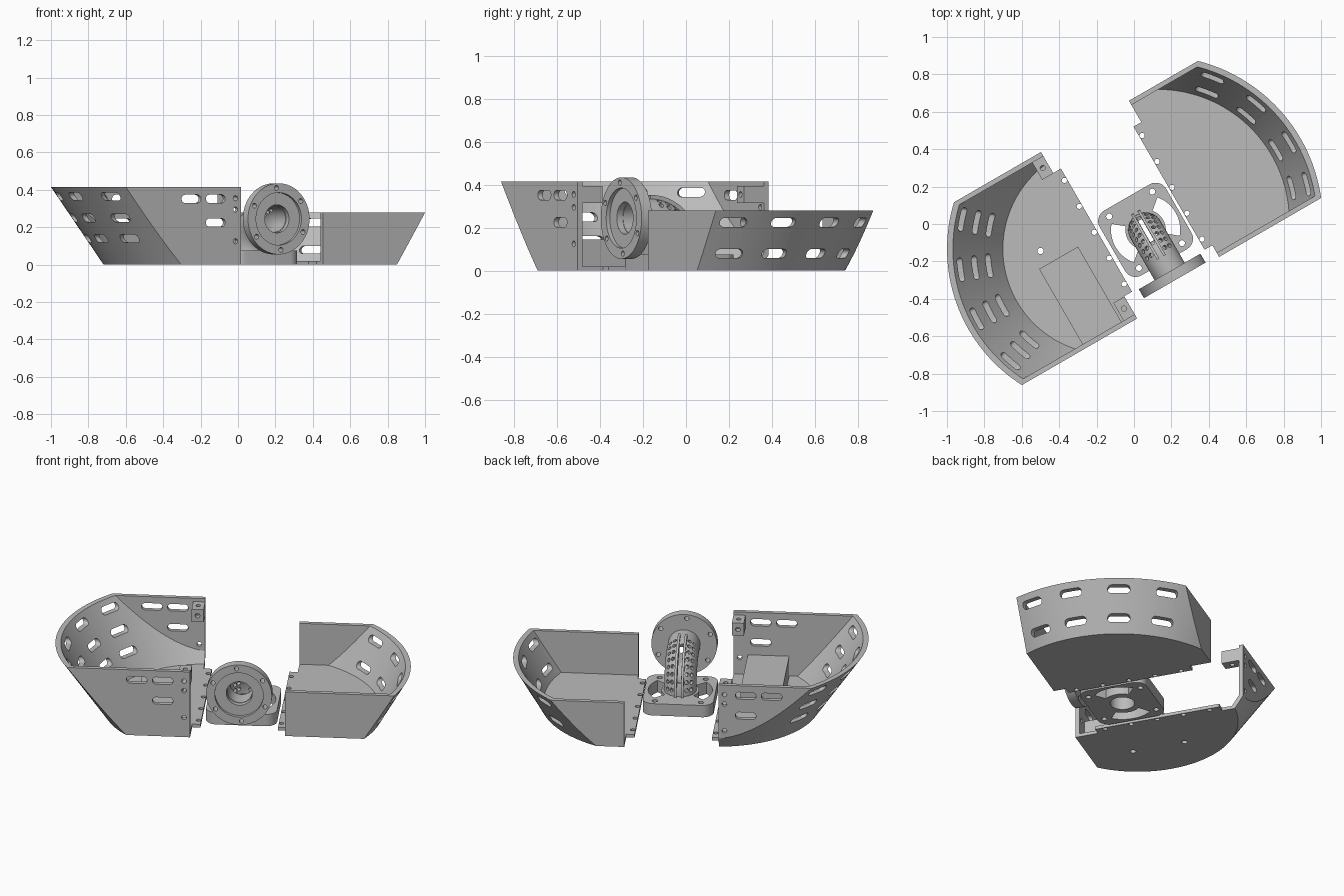
import bpy, bmesh
from math import radians, sin, cos, pi, hypot
from mathutils import Matrix, Vector

if "Cube" in bpy.data.objects:
    bpy.data.objects.remove(bpy.data.objects["Cube"])

grey = bpy.data.materials.new("plain_grey")
grey.use_nodes = True
grey.diffuse_color = (0.5, 0.5, 0.5, 1)
grey.node_tree.nodes["Principled BSDF"].inputs["Base Color"].default_value = (0.5, 0.5, 0.5, 1)

TURN = Matrix.Rotation(radians(30), 4, 'Z')   # the whole assembly is turned
parts = []


def loft(bm, rings, loop=False):
    """Skin a list of rings; either capped or joined end to end."""
    vs = [[bm.verts.new(p) for p in ring] for ring in rings]
    n = len(vs[0])
    pairs = list(zip(vs, vs[1:])) + ([(vs[-1], vs[0])] if loop else [])
    for a, b in pairs:
        for i in range(n):
            bm.faces.new((a[i], a[(i + 1) % n], b[(i + 1) % n], b[i]))
    if not loop:
        bm.faces.new(vs[0][::-1])
        bm.faces.new(vs[-1])


def circle(r, n=32):
    return [(r * cos(2 * pi * i / n), r * sin(2 * pi * i / n)) for i in range(n)]


def rounded(hw, hh, r, n=8):
    pts = []
    for q, (sx, sy) in enumerate(((1, 1), (-1, 1), (-1, -1), (1, -1))):
        for i in range(n + 1):
            a = pi / 2 * (q + i / n)
            pts.append((sx * (hw - r) + r * cos(a), sy * (hh - r) + r * sin(a)))
    clean = []
    for p in pts:
        if not clean or hypot(p[0] - clean[-1][0], p[1] - clean[-1][1]) > 1e-5:
            clean.append(p)
    if hypot(clean[0][0] - clean[-1][0], clean[0][1] - clean[-1][1]) < 1e-5:
        clean.pop()
    return clean


def prism(bm, outline, lo, hi, centre=(0, 0, 0), x=(1, 0, 0), y=(0, 1, 0)):
    x, y, c = Vector(x), Vector(y), Vector(centre)
    n = x.cross(y)
    loft(bm, [[c + x * p + y * q + n * h for p, q in outline] for h in (lo, hi)])


def box(bm, u0, u1, v0, v1, z0, z1):
    prism(bm, [(u0, v0), (u1, v0), (u1, v1), (u0, v1)], z0, z1)


def cone(bm, c, r0, r1, z0, z1):
    loft(bm, [[(c[0] + p, c[1] + q, z) for p, q in circle(r, 144)] for r, z in ((r0, z0), (r1, z1))])


def make(name, build):
    bm = bmesh.new()
    build(bm)
    bmesh.ops.recalc_face_normals(bm, faces=bm.faces)
    me = bpy.data.meshes.new(name)
    bm.to_mesh(me)
    bm.free()
    me.materials.append(grey)
    ob = bpy.data.objects.new(name, me)
    bpy.context.collection.objects.link(ob)
    return ob


def boolean(ob, build, operation='DIFFERENCE'):
    cutter = build if isinstance(build, bpy.types.Object) else make("cutter", build)
    cutter.hide_render = True
    mod = ob.modifiers.new("cut", 'BOOLEAN')
    mod.operation, mod.solver, mod.object = operation, 'EXACT', cutter
    bpy.context.view_layer.objects.active = ob
    bpy.ops.object.modifier_apply(modifier=mod.name)
    bpy.data.objects.remove(cutter)
    return ob


def shell(name, side, c, r0, r1, height, edge, v0, v1, slot_angles, slot_rows):
    """Conical tray sector: flat floor, two straight walls, one sloped slotted wall."""
    t, floor = 0.026, 0.02
    slope = (r1 - r0) / height
    span = lambda a, b: (min(a, b), max(a, b))
    body = make(name, lambda bm: cone(bm, c, r0, r1, 0, height))
    boolean(body, lambda bm: box(bm, *span(edge, side * 2), v0, v1, -1, 1), 'INTERSECT')
    top = height + 0.1
    hollow = make("hollow", lambda bm: cone(
        bm, c, r0 + slope * floor - t * 1.2, r0 + slope * top - t * 1.2, floor, top))
    boolean(hollow, lambda bm: box(bm, *span(edge - side * 0.1, side * 2),
                                   v0 + t, v1 - t, -1, 1), 'INTERSECT')
    boolean(body, hollow)

    def slots(bm):
        for deg in slot_angles:
            a = radians(deg - 30)
            for z in slot_rows:
                r = r0 + slope * z
                prism(bm, rounded(0.065, 0.021, 0.021), -0.1, 0.1,
                      (c[0] + r * cos(a), c[1] + r * sin(a), z), (-sin(a), cos(a), 0), (0, 0, 1))
    boolean(body, slots)
    parts.append(body)

    # floor lip with a row of bolt holes
    lip = make(name + "_lip", lambda bm: box(bm, *span(edge, edge - side * 0.048), -0.308, 0.452, 0, floor))

    def lip_holes(bm):
        for i in range(5):
            prism(bm, circle(0.014, 16), -0.1, 0.1, (edge - side * 0.032, 0.388 - 0.16 * i, 0))
    parts.append(boolean(lip, lip_holes))
    return body


# Large and small trays
V0, V1 = -0.446, 0.582
large = shell("large_tray", -1, (-0.187, -0.0465), 0.58, 0.861, 0.415, -0.238, V0, V1,
              (168.5, 188, 208, 229), (0.365, 0.25, 0.14))
shell("small_tray", 1, (0.116, -0.05), 0.725, 0.884, 0.28, 0.306, -0.38, 0.584,
      (69, 50, 31, 14), (0.225, 0.08))


def wall_openings(bm):
    for v in (V0, V1):
        for u, z in ((-0.546, 0.352), (-0.396, 0.352), (-0.396, 0.225)):
            prism(bm, rounded(0.06, 0.022, 0.022), -0.06, 0.06, (u, v, z), y=(0, 0, 1))
        for z in (0.355, 0.295, 0.125):
            prism(bm, circle(0.014, 16), -0.06, 0.06, (-0.273, v, z), y=(0, 0, 1))
    for v in (0.125, -0.19):
        prism(bm, circle(0.017, 16), -0.1, 0.1, (-0.505, v, 0))


boolean(large, wall_openings)

# Corner blocks with crossed holes
for name, lo, hi in (("rear_corner_block", 0.45, V1 - 0.026), ("front_corner_block", V0 + 0.026, -0.31)):
    block = make(name, lambda bm: box(bm, -0.307, -0.238, lo, hi, 0.315, 0.395))
    mid = (lo + hi) / 2
    boolean(block, lambda bm: prism(bm, circle(0.014, 16), -0.1, 0.1, (-0.273, mid, 0.36)))
    boolean(block, lambda bm: prism(bm, circle(0.014, 16), -0.1, 0.1, (-0.273, mid, 0.355), y=(0, 0, 1)))
    parts.append(block)

# Equipment box on the large tray floor
parts.append(make("equipment_box", lambda bm: box(bm, -0.56, -0.32, V0 + 0.026, 0.045, 0.02, 0.145)))

# Base plate with bore, bolt holes and two curved openings
CU, CV = 0.038, -0.058
plate = make("base_plate", lambda bm: prism(bm, rounded(0.205, 0.2, 0.065), 0, 0.075, (CU, CV, 0)))


def plate_openings(bm):
    prism(bm, circle(0.07, 48), -0.1, 0.2, (CU, CV, 0))
    for s in (-1, 1):
        for w in (-1, 1):
            prism(bm, circle(0.016, 16), -0.1, 0.2, (CU + s * 0.133, CV + w * 0.159, 0))
        angles = [radians(-40 + 5 * i) for i in range(17)]
        arc = [(0.108 * cos(a), 0.108 * sin(a)) for a in angles]
        arc += [(0.185 * cos(a), 0.185 * sin(a)) for a in reversed(angles)]
        prism(bm, [(s * p, q) for p, q in arc], -0.1, 0.2, (CU, CV, 0))


parts.append(boolean(plate, plate_openings))

# Elbow pipe rising from the plate and bending to the front
BEND, AXIS_Z = 0.17, 0.245
ARC = [radians(4.5 * i) for i in range(21)]


def on_bend(a, lateral, radial):
    r = BEND + radial
    return Vector((CU + lateral, CV - BEND + r * cos(a), AXIS_Z - BEND + r * sin(a)))


def bend_ring(section, a, shift=(0, 0, 0)):
    return [on_bend(a, p, q) + Vector(shift) for p, q in section]


def tube(bm):
    def run(r):
        s = circle(r, 48)
        return ([bend_ring(s, 0, (0, 0, -0.01))] + [bend_ring(s, a) for a in ARC]
                + [bend_ring(s, pi / 2, (0, -0.09, 0))])
    loft(bm, run(0.093) + run(0.072)[::-1], loop=True)


def strip(bm, mid, half, low, high, angles):
    section = [(mid - half, low), (mid + half, low), (mid + half, high), (mid - half, high)]
    loft(bm, [bend_ring(section, a) for a in angles])


def vents(bm):
    strip(bm, 0, 0.011, 0.05, 0.13, ARC[4:17])
    for i in range(8):
        a = radians(8 + 10.5 * i)
        for deg in (-48, -28, 28, 48):
            f = radians(deg)
            out = on_bend(a, sin(f), cos(f)) - on_bend(a, 0, 0)
            tangent = Vector((0, -sin(a), cos(a)))
            prism(bm, circle(0.012, 12), -0.03, 0.03, on_bend(a, 0.085 * sin(f), 0.085 * cos(f)),
                  tangent, out.cross(tangent))


parts.append(boolean(make("elbow_pipe", tube), vents))
for side, name in ((-1, "right_rail"), (1, "left_rail")):
    parts.append(make(name, lambda bm: strip(bm, side * 0.02, 0.007, 0.082, 0.108, ARC)))


# Round front flange: recessed face, bore and six bolt holes
def flange_profile(bm):
    profile = ((0.075, -0.315), (0.19, -0.315), (0.19, -0.37), (0.14, -0.37), (0.14, -0.35), (0.075, -0.35))
    loft(bm, [[(CU + p, v, AXIS_Z + q) for p, q in circle(r, 64)] for r, v in profile], loop=True)


def flange_holes(bm):
    for i in range(6):
        a = radians(35 + 60 * i)
        prism(bm, circle(0.013, 16), -0.06, 0.06,
              (CU + 0.166 * cos(a), -0.34, AXIS_Z + 0.166 * sin(a)), y=(0, 0, 1))


parts.append(boolean(make("front_flange", flange_profile), flange_holes))

# Turn everything into place and shade
bpy.ops.object.select_all(action='DESELECT')
for ob in parts:
    ob.data.transform(TURN)
    ob.select_set(True)
bpy.context.view_layer.objects.active = parts[0]
bpy.ops.object.shade_smooth_by_angle(angle=radians(30))
